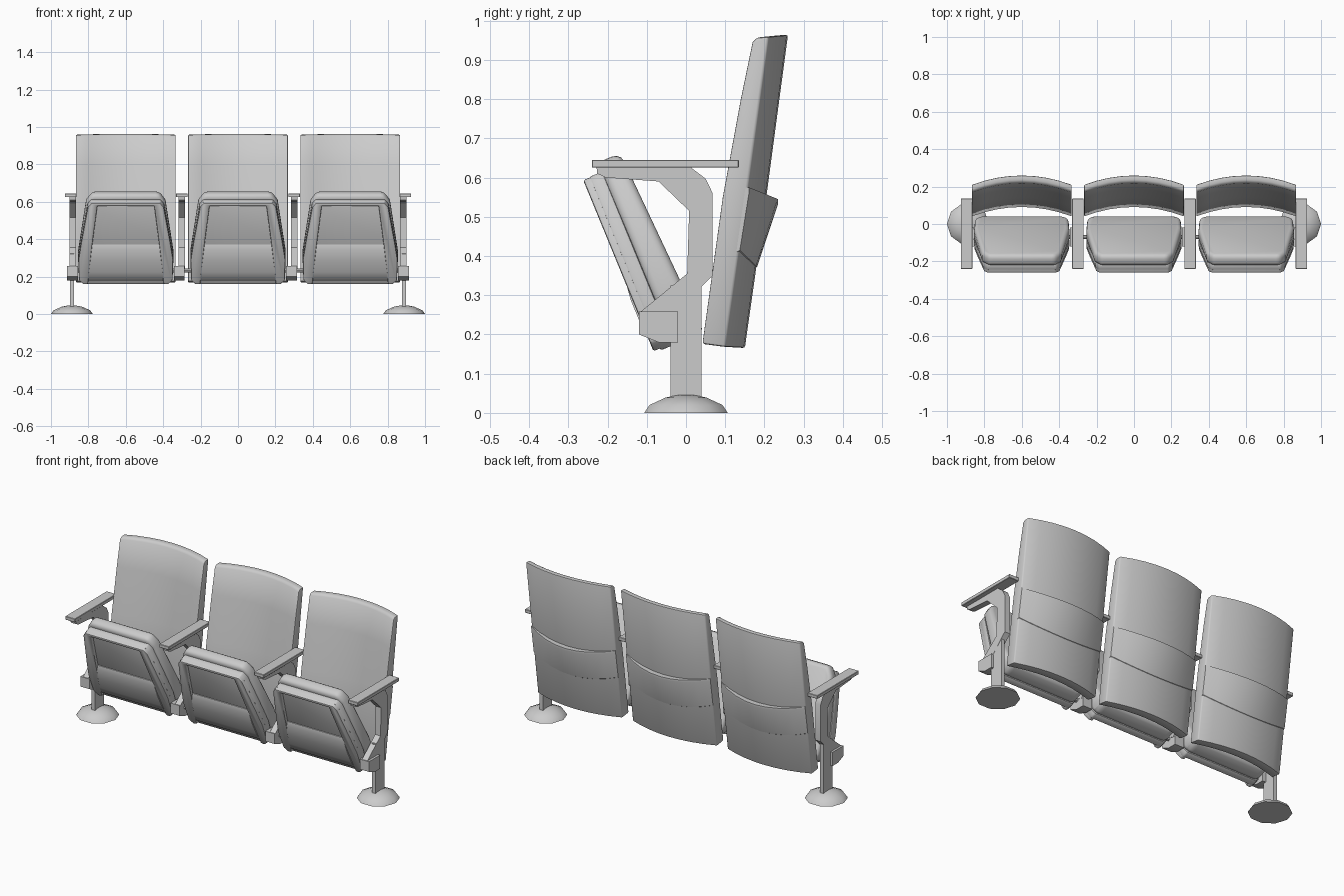
import bpy, bmesh, math
from math import radians, cos, sin, pi

if "Cube" in bpy.data.objects:
    bpy.data.objects.remove(bpy.data.objects["Cube"])


def loft(name, sections, bevel=0.0, segs=2, smooth=35):
    """Skin a row of closed sections, cap both ends, round the sharp edges."""
    bm = bmesh.new()
    rows = [[bm.verts.new(p) for p in s] for s in sections]
    n = len(rows[0])
    for a, b in zip(rows, rows[1:]):
        for i in range(n):
            j = (i + 1) % n
            bm.faces.new((a[i], a[j], b[j], b[i]))
    bm.faces.new(rows[0][::-1])
    bm.faces.new(rows[-1])
    bmesh.ops.recalc_face_normals(bm, faces=bm.faces)
    if bevel:
        edges = [e for e in bm.edges if e.calc_face_angle(0) > radians(40)]
        bmesh.ops.bevel(bm, geom=edges, offset=bevel, segments=segs,
                        affect='EDGES', profile=0.5, clamp_overlap=True)
    me = bpy.data.meshes.new(name)
    bm.to_mesh(me)
    bm.free()
    ob = bpy.data.objects.new(name, me)
    bpy.context.collection.objects.link(ob)
    bpy.ops.object.select_all(action='DESELECT')
    ob.select_set(True)
    bpy.context.view_layer.objects.active = ob
    bpy.ops.object.shade_smooth_by_angle(angle=radians(smooth))
    return ob


def box(name, x0, x1, y0, y1, z0, z1, bevel=0.0):
    ring = [(y0, z0), (y1, z0), (y1, z1), (y0, z1)]
    return loft(name, [[(x, y, z) for y, z in ring] for x in (x0, x1)], bevel, 1)


def tilt(x, u, w):
    """Folded seat frame: u runs up the seat, w points out of its underside."""
    return (x, -0.38 * u - 0.925 * w, 0.925 * u - 0.38 * w)


def mirrored(half):
    return half + [(-x, u) for x, u in reversed(half)]


def slab(name, cx, outline, w0, w1, bevel, segs=2):
    return loft(name, [[tilt(cx + x, u, w(u)) for x, u in outline]
                       for w in (w0, w1)], bevel, segs)


W = 0.267
COLS = [-1 + i / 4 for i in range(9)]


def backrest(cx):
    # Curved slab, bowed to the rear in the middle
    prof = [(0.04, 0.176), (0.092, 0.55), (0.138, 0.80), (0.168, 0.945),
            (0.180, 0.957), (0.210, 0.959), (0.157, 0.57), (0.10, 0.168)]
    secs = [[(cx + W * t, y + 0.05 * (1 - t * t),
              z + (0.005 if z > 0.9 else -0.003) * (1 - t * t))
             for y, z in prof] for t in COLS]
    loft("backrest", secs, 0.006)
    # Lumbar band wrapped round the rear
    secs = []
    for t in COLS:
        c = 1 - t * t
        zt, zb = 0.575 - 0.03 * c, 0.405 - 0.043 * c
        shell = lambda z: 0.10 + 0.139 * (z - 0.168) + 0.05 * c
        secs.append([(cx + W * t, shell(z) + d, z) for z, d in
                     ((zt, -0.012), (zt, 0.004 + 0.028 * c),
                      (zt - 0.012, 0.006 + 0.028 * c),
                      (zb + 0.01, 0.003), (zb, -0.012))])
    loft("lumbar_band", secs, smooth=30)


def seat(cx):
    outer = mirrored([(0.225, 0.172), (0.25, 0.20), (0.255, 0.32),
                      (0.24, 0.42), (0.205, 0.625), (0.185, 0.65)])
    # Padded cushion facing the backrest
    pad = mirrored([(0.22, 0.17), (0.25, 0.20), (0.255, 0.33),
                    (0.212, 0.63), (0.18, 0.676)])
    slab("seat_cushion", cx, pad, lambda u: -0.033,
         lambda u: -0.122 + 0.05 * (u - 0.17), 0.026, 3)
    # Pan, raised rim, and rounded lower pad of the underside
    slab("seat_pan", cx, outer, lambda u: -0.037, lambda u: 0.0, 0.006)
    rim = mirrored([(0.225, 0.176), (0.25, 0.20), (0.253, 0.32), (0.238, 0.42),
                    (0.203, 0.625), (0.184, 0.648)])
    inner = [(-0.202, 0.18), (-0.182, 0.38), (-0.152, 0.63),
             (0.152, 0.63), (0.182, 0.38), (0.202, 0.18)]
    half = rim[:6] + rim[6:] + inner
    slab("seat_rim", cx, half, lambda u: -0.02, lambda u: 0.017, 0.006)
    curve = [(0.405, -0.01), (0.402, 0.003), (0.38, 0.014), (0.32, 0.021),
             (0.25, 0.021), (0.205, 0.012), (0.18, -0.008), (0.176, -0.025)]
    loft("seat_lower_pad",
         [[tilt(cx + s * (0.206 - 0.12 * (u - 0.18)), u, w) for u, w in curve]
          for s in (-1, 1)], smooth=40)


def stand(x, hub, pin_dirs):
    # Armrest on a bent upright with a hinge block
    box("armrest", x - 0.031, x + 0.031, -0.24, 0.135, 0.625, 0.645, 0.002)
    prof = [(-0.228, 0.626), (-0.226, 0.61), (-0.205, 0.60), (-0.07, 0.59),
            (0.008, 0.515), (0.003, 0.355), (-0.118, 0.256), (-0.03, 0.225),
            (-0.02, 0.262), (0.068, 0.35), (0.068, 0.56), (0.05, 0.597),
            (0.012, 0.626)]
    c = x + (0.012 if x < -0.5 else -0.012 if x > 0.5 else 0)
    loft("upright", [[(c + d, y, z) for y, z in prof] for d in (-0.017, 0.017)])
    ring = [(-0.12, 0.20), (-0.07, 0.18), (-0.02, 0.18), (-0.02, 0.258), (-0.12, 0.258)]
    loft("hinge_block", [[(hub + d, y, z) for y, z in ring] for d in (-0.029, 0.029)])
    # Hinge pins reaching into the neighbouring seats
    for s in pin_dirs:
        loft("hinge_pin", [[(hub + s * d, -0.07 + 0.011 * cos(a * pi / 4),
                             0.232 + 0.011 * sin(a * pi / 4)) for a in range(8)]
                           for d in (0.02, 0.085)])


def floor_leg(x):
    box("leg", x - 0.011, x + 0.011, -0.04, 0.04, 0.03, 0.325)
    # Domed floor foot
    rings = [(0.112, 0.0), (0.098, 0.02), (0.055, 0.039), (0.02, 0.046)]
    loft("foot", [[(x + r * cos(2 * pi * i / 10), r * sin(2 * pi * i / 10), z)
                   for i in range(10)] for r, z in rings], smooth=40)


for cx in (-0.6, 0.0, 0.6):
    backrest(cx)
    seat(cx)
for x, hub, dirs in ((-0.895, -0.884, (1,)), (-0.3, -0.314, (-1, 1)),
                     (0.3, 0.286, (-1, 1)), (0.895, 0.884, (-1,))):
    stand(x, hub, dirs)
for x in (-0.888, 0.888):
    floor_leg(x)
